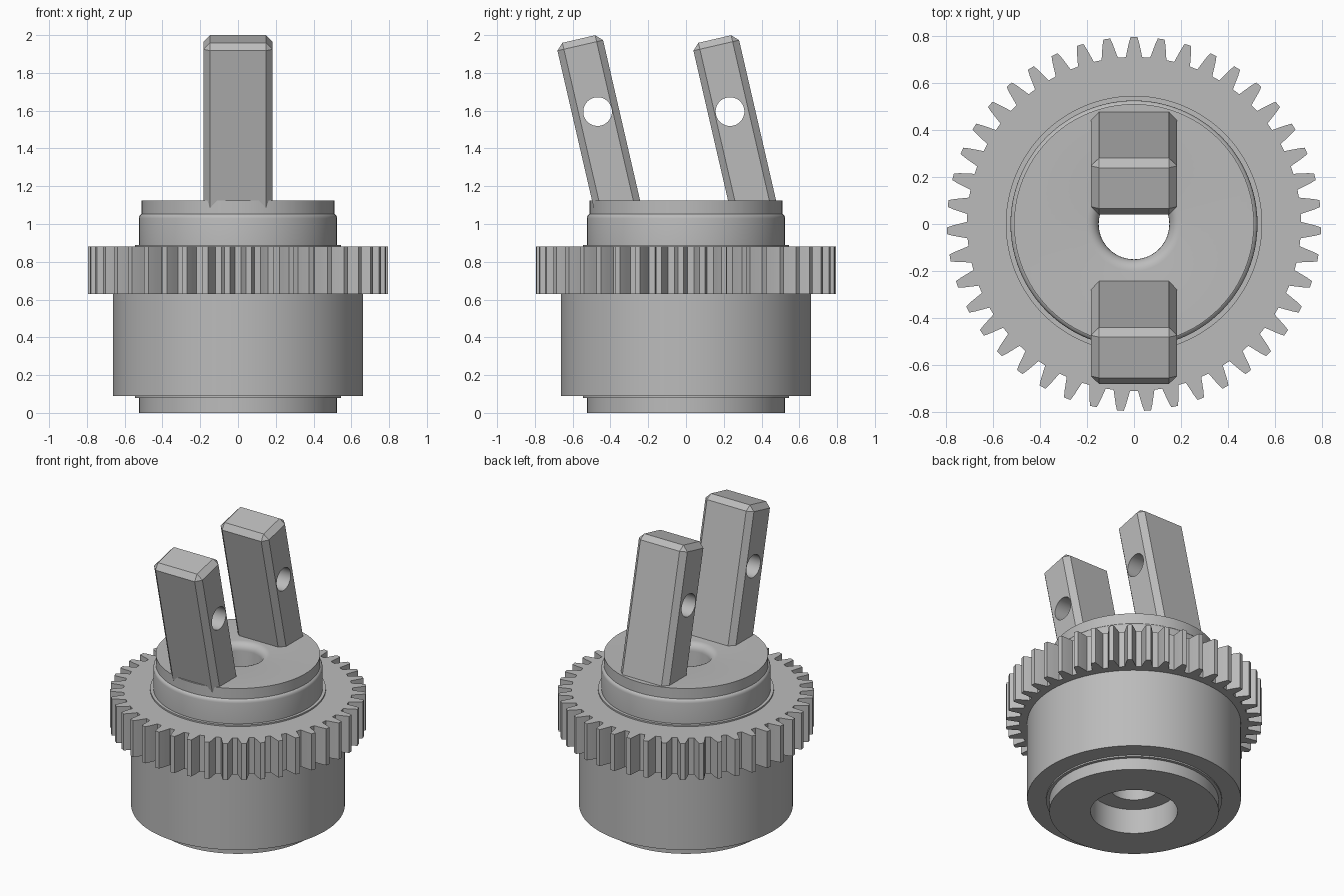
import bpy, bmesh, math
from mathutils import Matrix, Vector

cube = bpy.data.objects.get("Cube")
if cube:
    bpy.data.objects.remove(cube, do_unlink=True)

grey = bpy.data.materials.new("plain grey")
grey.use_nodes = True
grey.diffuse_color = (0.5, 0.5, 0.5, 1)
grey.node_tree.nodes["Principled BSDF"].inputs["Base Color"].default_value = (0.5, 0.5, 0.5, 1)


def make_object(name, bm, smooth=None):
    bmesh.ops.recalc_face_normals(bm, faces=bm.faces)
    mesh = bpy.data.meshes.new(name)
    bm.to_mesh(mesh)
    bm.free()
    mesh.materials.append(grey)
    obj = bpy.data.objects.new(name, mesh)
    bpy.context.collection.objects.link(obj)
    bpy.ops.object.select_all(action='DESELECT')
    obj.select_set(True)
    bpy.context.view_layer.objects.active = obj
    if smooth:
        bpy.ops.object.shade_smooth_by_angle(angle=math.radians(smooth))
    return obj


def ring(bm, points):
    return [bm.verts.new(p) for p in points]


def bridge(bm, a, b):
    n = len(a)
    for i in range(n):
        j = (i + 1) % n
        bm.faces.new((a[i], a[j], b[j], b[i]))


def lathe(name, profile, segments=96):
    bm = bmesh.new()
    rings = []
    for r, z in profile:
        angles = [2 * math.pi * i / segments for i in range(segments)]
        rings.append(ring(bm, [(r * math.cos(a), r * math.sin(a), z) for a in angles]))
    for a, b in zip(rings, rings[1:]):
        bridge(bm, a, b)
    return make_object(name, bm, 30)


# Turned body: hub, rounded bore mouth, stepped bore, foot and drum
bore, fillet, top = 0.15, 0.05, 1.125
mouth = []
for i in range(7):
    a = math.pi / 2 * i / 6
    mouth.append((bore + fillet * (1 - math.sin(a)), top - fillet * (1 - math.cos(a))))
hub = [(0.545, 0.875), (0.545, 0.89), (0.525, 0.89), (0.525, 1.03),
       (0.523, 1.04), (0.518, 1.048), (0.51, 1.053), (0.51, top)]
foot = [(bore, 0.17), (0.27, 0.17), (0.27, 0), (0.525, 0), (0.525, 0.08),
        (0.545, 0.08), (0.545, 0.09), (0.663, 0.09), (0.663, 0.635)]
lathe("body", hub + mouth + foot)

# Toothed ring around the body
TEETH = 43
flank = [(0.71, 0.035), (0.74, 0.0285), (0.77, 0.022), (0.795, 0.0145)]
tooth = [(r, w) for r, w in flank] + [(r, -w) for r, w in reversed(flank)]
outline = []
for t in range(TEETH):
    centre = math.pi / 2 - 2 * math.pi * t / TEETH
    outline += [(r, centre + w / r) for r, w in tooth]


def polar(r, a, z):
    return (r * math.cos(a), r * math.sin(a), z)


bm = bmesh.new()
gear_rings = [
    ring(bm, [polar(0.655, a, 0.63) for r, a in outline]),
    ring(bm, [polar(r, a, 0.63) for r, a in outline]),
    ring(bm, [polar(r, a, 0.88) for r, a in outline]),
    ring(bm, [polar(0.54, a, 0.88) for r, a in outline]),
]
for a, b in zip(gear_rings, gear_rings[1:]):
    bridge(bm, a, b)
# Open ring: orient by the top face
gear = make_object("gear_ring", bm, 20)
if gear.data.polygons[-1].normal.z < 0:
    gear.data.flip_normals()

# Leaning chamfered prongs with a cross hole
WIDTH, THICK, LENGTH, BASE = 0.366, 0.248, 0.923, 1.08


def prong(name, y, hole_y):
    bm = bmesh.new()
    bmesh.ops.create_cube(bm, size=1)
    bmesh.ops.scale(bm, vec=(WIDTH, THICK, LENGTH), verts=bm.verts)
    bmesh.ops.translate(bm, vec=(0, 0, LENGTH / 2), verts=bm.verts)
    edges = [e for e in bm.edges if max(v.co.z for v in e.verts) > 0.1]
    bmesh.ops.bevel(bm, geom=edges, offset=0.035, segments=1, affect='EDGES')
    lean = Matrix.Translation((0, y, BASE)) @ Matrix.Rotation(math.radians(13), 4, 'X')
    bmesh.ops.transform(bm, matrix=lean, verts=bm.verts)
    obj = make_object(name, bm)

    bm = bmesh.new()
    across = Matrix.Translation((0, hole_y, 1.595)) @ Matrix.Rotation(math.pi / 2, 4, 'Y')
    bmesh.ops.create_cone(bm, cap_ends=True, segments=48, radius1=0.076,
                          radius2=0.076, depth=1, matrix=across)
    cutter = make_object("hole_cutter", bm)
    cutter.hide_render = True

    cut = obj.modifiers.new("cross hole", 'BOOLEAN')
    cut.operation = 'DIFFERENCE'
    cut.solver = 'EXACT'
    cut.object = cutter
    bpy.ops.object.select_all(action='DESELECT')
    obj.select_set(True)
    bpy.context.view_layer.objects.active = obj
    bpy.ops.object.modifier_apply(modifier=cut.name)
    bpy.data.objects.remove(cutter, do_unlink=True)
    bpy.ops.object.shade_smooth_by_angle(angle=math.radians(20))


prong("front_prong", -0.36, -0.468)
prong("back_prong", 0.36, 0.233)
